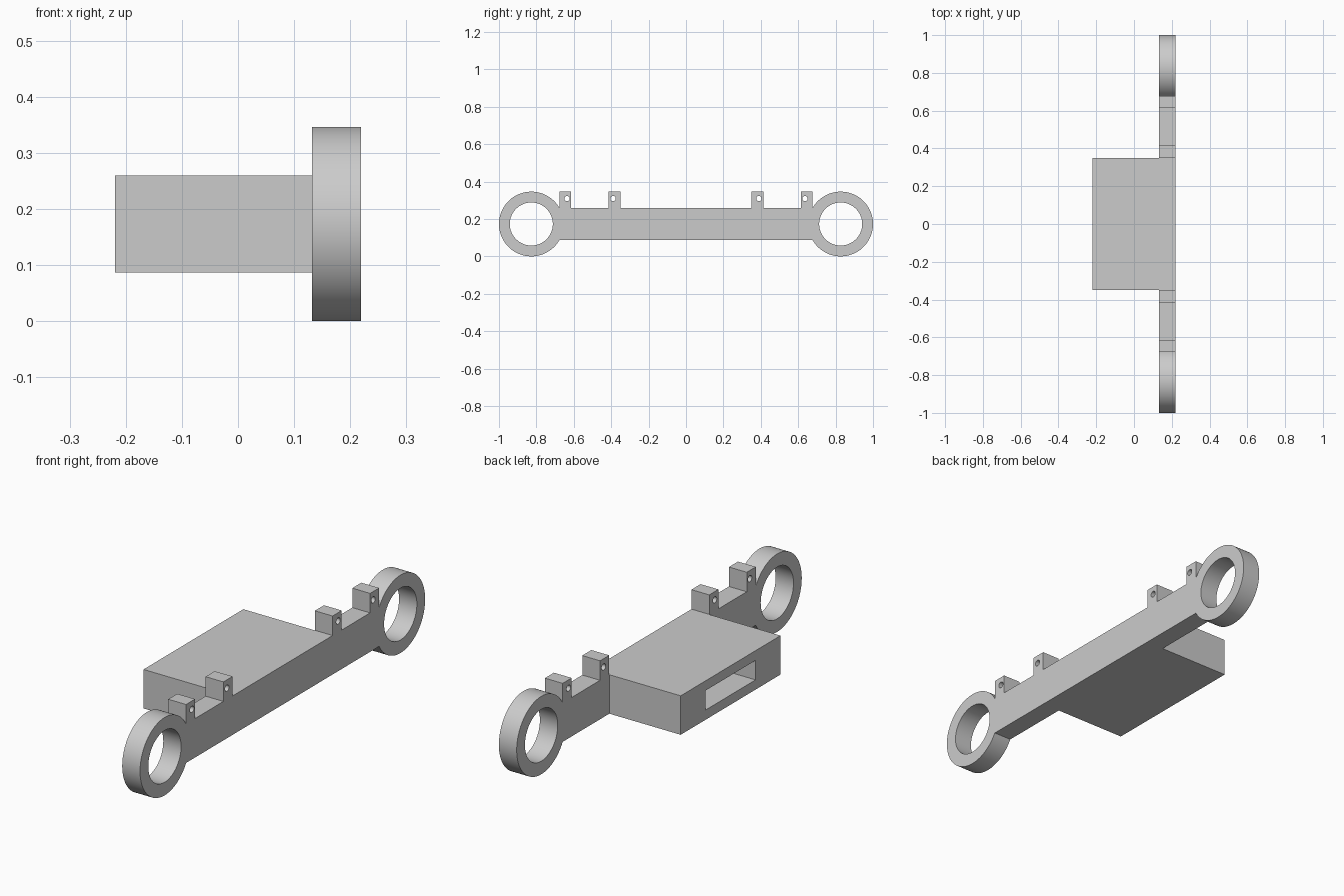
import bpy, bmesh, math
from mathutils import Matrix, Vector

if "Cube" in bpy.data.objects:
    bpy.data.objects.remove(bpy.data.objects["Cube"], do_unlink=True)

grey = bpy.data.materials.new("plain grey")
grey.use_nodes = True
COLOUR = (0.6, 0.6, 0.6, 1)
grey.diffuse_color = COLOUR
grey.node_tree.nodes["Principled BSDF"].inputs["Base Color"].default_value = COLOUR

R, BORE = 0.173, 0.115          # end ring radii
RING_Y = 1 - R                  # ring centre along y, at height R
LOW, HIGH = R / 2, R * 1.5      # arm height range
TOP = 2 * R                     # tab tops
HALF_X, PLATE = 0.219, 0.0875   # half width, plate thickness


def arc(y, z, r, start, end, steps):
    angles = [math.radians(start + (end - start) * i / steps) for i in range(steps + 1)]
    return [(y + r * math.cos(a), z + r * math.sin(a)) for a in angles]


# Outline of one half: ring arc, then the two tabs along the arm's top
half = arc(RING_Y, R, R, -150, 150, 80)
tab_spans = [(half[-1][0], 0.614), (0.415, 0.351)]
for outer, inner in tab_spans:
    half += [(outer, HIGH), (outer, TOP), (inner, TOP), (inner, HIGH)]
half.pop(81)                    # same point as the end of the arc
loops = [half + [(-y, z) for y, z in reversed(half)]]

# Ring bores and pin holes
for side in (-1, 1):
    loops.append(arc(side * RING_Y, R, BORE, 0, 360, 64)[:-1])
    for y in (0.636, 0.39):
        loops.append(arc(side * y, 0.309, 0.014, 0, 360, 24)[:-1])

# Side plate: filled outline extruded across x
curve = bpy.data.curves.new("side_plate", "CURVE")
curve.dimensions = "2D"
curve.fill_mode = "BOTH"
curve.extrude = PLATE / 2
for loop in loops:
    spline = curve.splines.new("POLY")
    spline.points.add(len(loop) - 1)
    for point, (y, z) in zip(spline.points, loop):
        point.co = (y, z, 0, 1)
    spline.use_cyclic_u = True
plate = bpy.data.objects.new("side_plate", curve)
bpy.context.collection.objects.link(plate)
plate.matrix_world = Matrix.Translation((HALF_X - PLATE / 2, 0, 0)) @ Matrix(
    ((0, 0, 1, 0), (1, 0, 0, 0), (0, 1, 0, 0), (0, 0, 0, 1)))
curve.materials.append(grey)
bpy.ops.object.select_all(action="DESELECT")
plate.select_set(True)
bpy.context.view_layer.objects.active = plate
bpy.ops.object.convert(target="MESH")
bpy.ops.object.shade_smooth_by_angle(angle=math.radians(30))

# Central block with a rectangular pocket in its outer face
x0, x1 = -HALF_X, HALF_X - PLATE
bm = bmesh.new()
bmesh.ops.create_cube(bm, size=1, matrix=Matrix.Translation(
    ((x0 + x1) / 2, 0, R)) @ Matrix.Diagonal((x1 - x0, 0.7, HIGH - LOW, 1)))
face = min(bm.faces, key=lambda f: f.calc_center_median().x)
bmesh.ops.inset_individual(bm, faces=[face], thickness=0.02)
middle = face.calc_center_median()
for v in face.verts:
    v.co.y = math.copysign(0.175, v.co.y)
    v.co.z = middle.z + math.copysign(R / 4, v.co.z - middle.z)
pocket = bmesh.ops.extrude_discrete_faces(bm, faces=[face])["faces"][0]
bmesh.ops.translate(bm, verts=pocket.verts, vec=Vector((0.26, 0, 0)))
bmesh.ops.recalc_face_normals(bm, faces=bm.faces)
mesh = bpy.data.meshes.new("center_block")
bm.to_mesh(mesh)
bm.free()
mesh.materials.append(grey)
bpy.context.collection.objects.link(bpy.data.objects.new("center_block", mesh))
